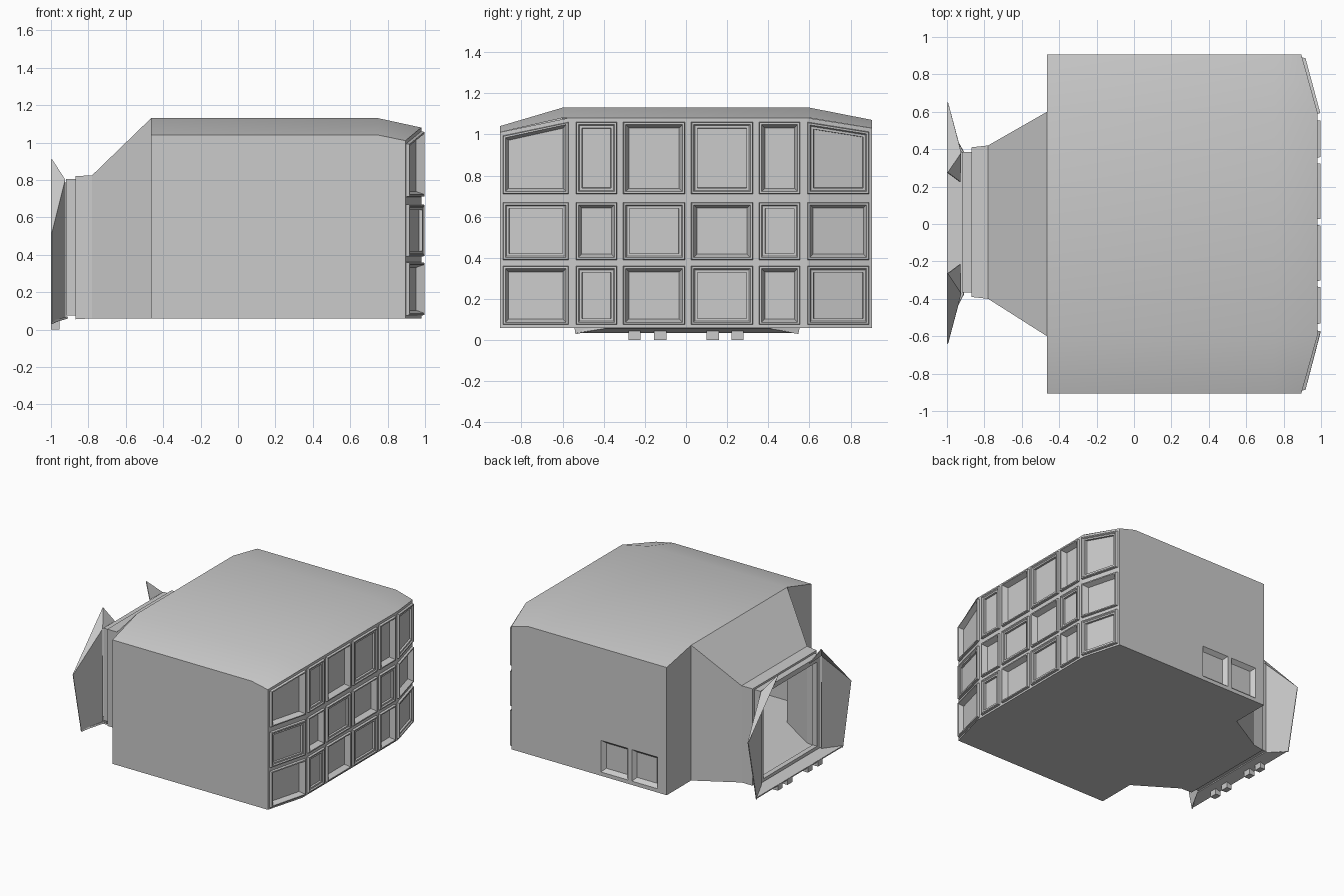
import bpy, bmesh
from mathutils import Vector

if "Cube" in bpy.data.objects:
    bpy.data.objects.remove(bpy.data.objects["Cube"])


def finish(bm, name, smooth=None, solid=0.0, recalc=True):
    bmesh.ops.remove_doubles(bm, verts=bm.verts[:], dist=0.0005)
    if recalc:
        bmesh.ops.recalc_face_normals(bm, faces=bm.faces[:])
    me = bpy.data.meshes.new(name)
    bm.to_mesh(me)
    bm.free()
    ob = bpy.data.objects.new(name, me)
    bpy.context.collection.objects.link(ob)
    if solid:
        m = ob.modifiers.new("thickness", 'SOLIDIFY')
        m.thickness = solid
        m.offset = 0
    if smooth:
        bpy.context.view_layer.objects.active = ob
        ob.select_set(True)
        bpy.ops.object.shade_smooth_by_angle(angle=smooth)
        ob.select_set(False)
    return ob


def bridge(bm, a, b, skip=()):
    n = len(a)
    for i in range(n):
        if i not in skip:
            j = (i + 1) % n
            bm.faces.new((a[i], a[j], b[j], b[i]))


# Wall made of a grid of bars; chosen cells get nested stepped panel rings
def panel_wall(name, us, ws, place, rings_for):
    bm = bmesh.new()

    def ring(i, j, inset, h):
        u0, u1 = us[i] + inset, us[i + 1] - inset
        return [bm.verts.new(place(u, k, d, h)) for u, k, d in
                ((u0, j, inset), (u1, j, inset), (u1, j + 1, -inset), (u0, j + 1, -inset))]

    for i in range(len(us) - 1):
        for j in range(len(ws) - 1):
            last = ring(i, j, 0, 0)
            for inset, h in rings_for(i, j):
                new = ring(i, j, inset, h)
                bridge(bm, last, new)
                last = new
            bm.faces.new(last)
    return finish(bm, name)


# Main hull: open shell of rings from panel wall back to the entrance
HW, KN, Z0 = 0.905, 0.6, 0.06


def hull_ring(bm, xs_side, xs_mid, left, mid, right):
    pts = [(xs_side, -HW, Z0), (xs_mid, -KN, Z0), (xs_mid, KN, Z0), (xs_side, HW, Z0),
           (xs_side, HW, right), (xs_mid, KN, mid), (xs_mid, -KN, mid), (xs_side, -HW, left)]
    return [bm.verts.new(p) for p in pts]


bm = bmesh.new()
r1 = hull_ring(bm, -0.465, -0.465, 1.04, 1.13, 1.07)
r2 = hull_ring(bm, 0.75, 0.75, 1.04, 1.13, 1.07)
r3 = hull_ring(bm, 0.895, 0.98, 1.01, 1.08, 1.03)
bridge(bm, r1, r2, skip=(3,))
bridge(bm, r2, r3, skip=(3,))
for ids in ((0, 1, 6, 7), (2, 3, 4, 5)):
    bm.faces.new([r1[i] for i in ids])
last = [r1[i] for i in (1, 2, 5, 6)]
for x, w, lo, hi in ((-0.78, 0.41, 0.06, 0.825), (-0.87, 0.4, 0.055, 0.82),
                     (-0.87, 0.375, 0.075, 0.805), (-0.92, 0.375, 0.075, 0.805),
                     (-0.92, 0.335, 0.1, 0.765), (-0.88, 0.335, 0.1, 0.765)):
    new = [bm.verts.new((x, y + 0.01, z)) for y, z in ((-w, lo), (w, lo), (w, hi), (-w, hi))]
    bridge(bm, last, new)
    last = new
finish(bm, "hull_shell", smooth=0.33)

# Panelled end wall, folded in plan, with alternating deep and framed panels
ys = [-.905, -.89, -.57, -.535, -.335, -.305, -.005, .025, .325, .355, .555, .59, .89, .905]
zs = [0.06, 0.075, 0.36, 0.39, 0.67, 0.71, -0.02, 0.0]


def place_end(y, k, d, h):
    over = max(0, abs(y) - 0.59) / 0.315
    top = 1.08 - over * (0.07 if y < 0 else 0.05)
    z = zs[k] + d + (top if k >= 6 else 0)
    return (0.98 - 0.085 * over + h, y, z)


DEEP = [(0.003, 0.017), (0.012, 0.017), (0.028, -0.025)]
FRAMED = [(0.003, 0.017), (0.012, 0.017), (0.018, 0.008), (0.03, 0.008), (0.031, -0.008)]


def end_rings(i, j):
    if i % 2 and j % 2:
        return DEEP if (i // 2 + j // 2) % 2 == 0 else FRAMED
    return []


panel_wall("panel_end_wall", ys, zs, place_end, end_rings)

# Rear side wall with two small sunken vents
xs = [-0.465, -0.386, -0.16, -0.125, 0.11, 0.75, 0.895]
vz = [0.06, 0.09, 0.34, 0.0]


def place_side(x, k, d, h):
    top = 1.07 - max(0, x - 0.75) / 0.145 * 0.04
    return (x, HW + h, (top if k == 3 else vz[k] + d))


panel_wall("vent_side_wall", xs, vz, place_side,
           lambda i, j: [(0.025, -0.03)] if j == 1 and i in (1, 3) else [])

# Splayed flaps on both sides of the entrance
for s, side in ((1, "rear"), (-1, "front")):
    bm = bmesh.new()
    a, b, c, d, e, f = [bm.verts.new((x, s * y + 0.005, z)) for x, y, z in (
        (-0.925, 0.375, 0.06), (-0.925, 0.375, 0.8), (-0.93, 0.22, 0.8),
        (-0.997, 0.54, 0.03), (-0.997, 0.645, 0.52), (-0.997, 0.27, 0.91))]
    for face in ((a, d, e, b), (b, e, f), (b, f, c)):
        bm.faces.new(face)
    finish(bm, "entrance_flap_" + side, solid=0.006)

# Threshold plate below the entrance
bm = bmesh.new()
bm.faces.new([bm.verts.new(p) for p in (
    (-0.91, -0.375, 0.065), (-0.91, 0.385, 0.065), (-0.997, 0.54, 0.04), (-0.997, -0.54, 0.04))])
finish(bm, "threshold_plate", solid=0.012)

# Small feet under the threshold
for n, y in enumerate((-0.25, -0.125, 0.13, 0.25)):
    bm = bmesh.new()
    bmesh.ops.create_cube(bm, size=1)
    for v in bm.verts:
        v.co = Vector((v.co.x * 0.045 - 0.9775, v.co.y * 0.06 + y, v.co.z * 0.045 + 0.0225))
    finish(bm, "threshold_foot_%d" % (n + 1))
